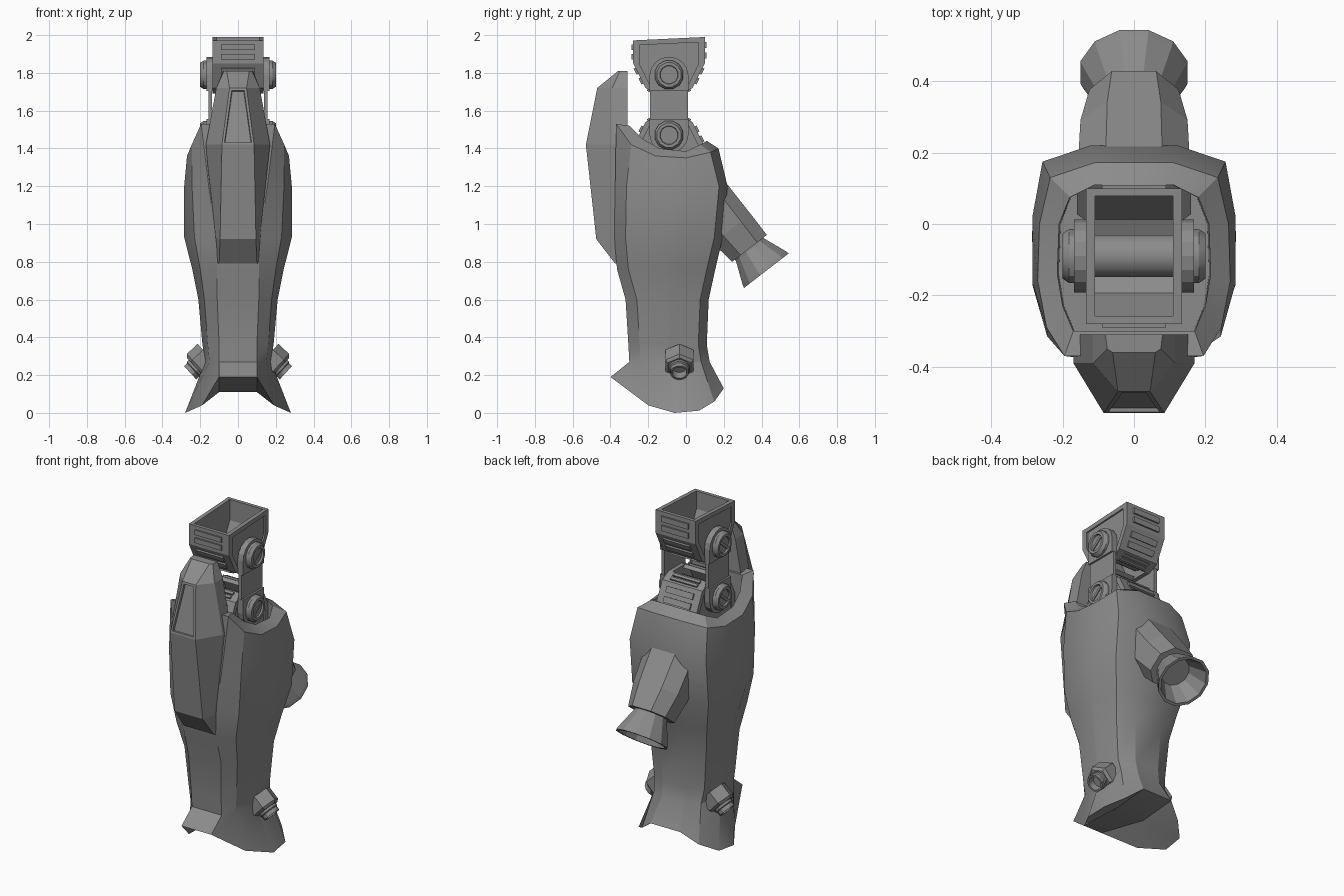
import bpy, bmesh, math
from mathutils import Vector

if "Cube" in bpy.data.objects:
    bpy.data.objects.remove(bpy.data.objects["Cube"])

grey = bpy.data.materials.new("plain_grey")
grey.use_nodes = True
grey.diffuse_color = (0.26, 0.26, 0.26, 1)
grey.node_tree.nodes["Principled BSDF"].inputs["Base Color"].default_value = (0.26, 0.26, 0.26, 1)


def finish(name, bm, smooth=0):
    bmesh.ops.remove_doubles(bm, verts=bm.verts, dist=0.0005)
    bmesh.ops.recalc_face_normals(bm, faces=bm.faces)
    mesh = bpy.data.meshes.new(name)
    bm.to_mesh(mesh)
    bm.free()
    mesh.materials.append(grey)
    ob = bpy.data.objects.new(name, mesh)
    bpy.context.scene.collection.objects.link(ob)
    if smooth:
        bpy.ops.object.select_all(action='DESELECT')
        bpy.context.view_layer.objects.active = ob
        ob.select_set(True)
        bpy.ops.object.shade_smooth_by_angle(angle=math.radians(smooth))
    return ob


def loft(bm, rings, start=True, end=True):
    """Skin a stack of closed rings."""
    loops = [[bm.verts.new(p) for p in r] for r in rings]
    for lo, hi in zip(loops, loops[1:]):
        for i in range(len(lo)):
            j = (i + 1) % len(lo)
            bm.faces.new((lo[i], lo[j], hi[j], hi[i]))
    if start:
        bm.faces.new(loops[0][::-1])
    if end:
        bm.faces.new(loops[-1])
    return loops


def both(half):
    """Close a +x half ring by mirroring it."""
    return list(half) + [(-x, y, z) for x, y, z in reversed(half)]


def tube(name, origin, axis, stations, sides, smooth=0, cap=True, across=(1, 0, 0)):
    """Turned part: stations are (distance along axis, radius)."""
    d = Vector(axis).normalized()
    u = Vector(across)
    u = (u - d * u.dot(d)).normalized()
    v = d.cross(u)
    bm = bmesh.new()
    angles = [2 * math.pi * (i + 0.5) / sides for i in range(sides)]
    loft(bm, [[Vector(origin) + d * t + (u * math.cos(a) + v * math.sin(a)) * r
               for a in angles] for t, r in stations], cap, cap)
    return finish(name, bm, smooth)


def prism(name, outline, x0, x1):
    """Extrude a (y, z) outline along x."""
    bm = bmesh.new()
    loft(bm, [[(x, y, z) for y, z in outline] for x in (x0, x1)])
    return finish(name, bm)


# Leg shell: flared foot edge, waisted shaft, rim and inner cavity
def section(z, a, yf, w, yb):
    return [(a, yf, z), (a + (w - a) * 0.68, yf + 0.06, z), (w, yf + 0.21, z),
            (w, yb - 0.2, z), (w * 0.9, yb - 0.045, z), (w * 0.43, yb, z)]


foot = [(0.1, -0.4, 0.19), (0.19, -0.2, 0.04), (0.28, -0.06, 0),
        (0.27, 0.07, 0.012), (0.19, 0.15, 0.06), (0.1, 0.2, 0.13)]
rows = [(0.27, 0.1, -0.3, 0.175, 0.125), (0.36, 0.1, -0.305, 0.188, 0.11),
        (0.6, 0.11, -0.32, 0.21, 0.12), (0.76, 0.11, -0.365, 0.242, 0.155),
        (0.93, 0.115, -0.38, 0.285, 0.195), (1.2, 0.155, -0.375, 0.285, 0.22)]
outer_rim = [(0.195, -0.37, 1.53), (0.245, -0.29, 1.42), (0.27, -0.16, 1.36),
             (0.265, 0, 1.35), (0.235, 0.13, 1.38), (0.11, 0.172, 1.4)]
inner_rim = [(0.17, -0.3, 1.52), (0.2, -0.23, 1.45), (0.215, -0.14, 1.4),
             (0.21, 0, 1.385), (0.18, 0.075, 1.42), (0.11, 0.11, 1.44)]
floor = [(x * 0.98, y, 1.1) for x, y, z in inner_rim]
bm = bmesh.new()
loops = loft(bm, [both(r) for r in [foot] + [section(*r) for r in rows]
                  + [outer_rim, inner_rim, floor]], start=False)
# Arched sole
ring = loops[0]
mid = [bm.verts.new((s * 0.1, -0.04, 0.11)) for s in (1, -1)]
for m, chain in ((mid[0], ring[:6]), (mid[1], ring[6:])):
    for p, q in zip(chain, chain[1:]):
        bm.faces.new((p, q, m))
bm.faces.new((ring[0], mid[0], mid[1], ring[11]))
bm.faces.new((ring[5], ring[6], mid[1], mid[0]))
finish("leg_shell", bm, 25)

# Shin plate: faceted, with a recessed tapered panel
bm = bmesh.new()
plate = [(0.79, 0.1, -0.375, 0.108, 0.11), (0.92, 0.095, -0.475, 0.115, 0.13),
         (1.42, 0.085, -0.53, 0.17, 0.17), (1.72, 0.045, -0.47, 0.115, 0.115),
         (1.81, 0.06, -0.36, 0.075, 0.08)]
loft(bm, [both([(f, yf, z), (m, max(yf + 0.01, -0.39), z), (b, -0.31, z)])
          for z, f, yf, m, b in plate])
bm.normal_update()
panel = max((f for f in bm.faces if f.normal.y < -0.8), key=lambda f: f.calc_center_median().z
            if f.calc_center_median().z < 1.7 else 0)
bmesh.ops.inset_region(bm, faces=[panel], thickness=0.018, depth=0)
bmesh.ops.inset_region(bm, faces=[panel], thickness=0.004, depth=-0.012)
finish("shin_plate", bm)

# Rear exhaust: chamfered sleeve and hollow flared nozzle
down = Vector((0, 0.61, -0.79))
up = Vector((0, 0.79, 0.61))
tip = Vector((0, 0.335, 0.87))
bm = bmesh.new()


def sleeve_ring(t, w, top, low):
    c = tip + down * t
    half = [(w * 0.5, top), (w, top * 0.45), (w, -low * 0.5), (w * 0.55, -low)]
    right = [c + Vector((x, 0, 0)) + up * h for x, h in half]
    left = [c + Vector((-x, 0, 0)) + up * h for x, h in reversed(half)]
    return right + left


loft(bm, [sleeve_ring(-0.42, 0.16, 0.115, 0.13), sleeve_ring(-0.14, 0.15, 0.118, 0.135),
          sleeve_ring(0, 0.125, 0.118, 0.115)])
finish("exhaust_sleeve", bm)
tube("exhaust_nozzle", tip, down,
     [(-0.03, 0.095), (0.01, 0.1), (0.13, 0.15), (0.148, 0.155), (0.148, 0.138), (0.03, 0.085)], 12)

# Ankle ports: hex collar and short hollow pipe
for side, s in (("left", 1), ("right", -1)):
    axis = (s * 0.73, 0, -0.68)
    base = (s * 0.2, -0.035, 0.262)
    tube(side + "_ankle_collar", base, axis, [(-0.06, 0.085), (0.018, 0.085), (0.032, 0.07)],
         6, across=(0, 1, 0))
    tube(side + "_ankle_pipe", base, axis,
         [(0, 0.056), (0.045, 0.056), (0.05, 0.05), (0.073, 0.05), (0.073, 0.04), (0.03, 0.036)],
         12, 30, across=(0, 1, 0))

# Knee joint: two U brackets, axles, side links and slotted bolts
AXLE_Y = -0.09
UPPER, LOWER = 1.79, 1.47
side_half = [(0.19, 0.2), (0.19, 0.06), (0.125, -0.07), (0.06, -0.1)]


def place(y, h, zc, flip):
    return (AXLE_Y + y, zc + flip * h)


def bracket(label, zc, flip):
    outline = side_half + [(-y, h - (0.018 if h > 0.1 else 0)) for y, h in reversed(side_half)]
    pts = [place(y, h, zc, flip) for y, h in outline]
    # side cheeks with a raised border
    inner = [place(y * 0.82, h * 0.82 + 0.008, zc, flip) for y, h in outline]
    for side, s in (("left", 1), ("right", -1)):
        bm = bmesh.new()
        loft(bm, [[(s * x, y, z) for y, z in ring] for x, ring in
                  ((0.11, pts), (0.135, pts), (0.135, inner), (0.126, inner))])
        finish(f"{label}_bracket_{side}_cheek", bm)
    # curved end walls with ribs
    for end, e in (("front", -1), ("back", 1)):
        lip = 0.018 if e < 0 else 0
        wall = [(y * e, h - (lip if h > 0.1 else 0)) for y, h in side_half]
        back = [(y - 0.022 * e, h + (0.014 if h < 0.1 else 0)) for y, h in reversed(wall)]
        prism(f"{label}_bracket_{end}_wall",
              [place(y, h, zc, flip) for y, h in wall + back], -0.118, 0.118)
        n = 0
        for (y0, h0), (y1, h1) in zip(wall, wall[1:]):
            run = Vector((y1 - y0, h1 - h0))
            out = Vector((-run.y, run.x)).normalized() * e * 0.014
            if out.x * e < 0:
                out = -out
            for k in (0.18, 0.58):
                p = Vector((y0, h0)) + run * k
                q = p + run * 0.24
                n += 1
                prism(f"{label}_{end}_rib_{n}", [place(v.x, v.y, zc, flip) for v in
                      (p - out, q - out, q + out * 0.7, p + out * 0.7)], -0.09, 0.09)
    tube(label + "_axle", (-0.19, AXLE_Y, zc), (1, 0, 0), [(0, 0.062), (0.38, 0.062)],
         10, 40, across=(0, 1, 0))


bracket("upper", UPPER, 1)
bracket("lower", LOWER, -1)

for side, s in (("left", 1), ("right", -1)):
    prism(side + "_link_web", [(AXLE_Y - 0.1, LOWER), (AXLE_Y + 0.1, LOWER),
          (AXLE_Y + 0.1, UPPER), (AXLE_Y - 0.1, UPPER)], s * 0.137, s * 0.157)
    for label, zc, flip in (("upper", UPPER, 1), ("lower", LOWER, -1)):
        # rounded link end
        arc = [(0.102 * math.cos(a), 0.095 * math.sin(a))
               for a in (math.pi * i / 8 for i in range(9))]
        prism(f"{side}_{label}_link_end", [place(y, h, zc, flip) for y, h in
              [(0.102, -0.085)] + arc + [(-0.102, -0.085)]], s * 0.132, s * 0.168)
        # bolt with recessed face and diagonal slot bar
        tube(f"{side}_{label}_bolt", (s * 0.15, AXLE_Y, zc), (s, 0, 0),
             [(0, 0.078), (0.032, 0.078), (0.05, 0.066), (0.05, 0.05), (0.036, 0.046)],
             12, 30, across=(0, 1, 0))
        bar = [(-0.042, -0.024), (-0.03, -0.036), (0.042, 0.024), (0.03, 0.036)]
        prism(f"{side}_{label}_bolt_bar", [(AXLE_Y + y, zc + h) for y, h in bar],
              s * 0.18, s * 0.195)
